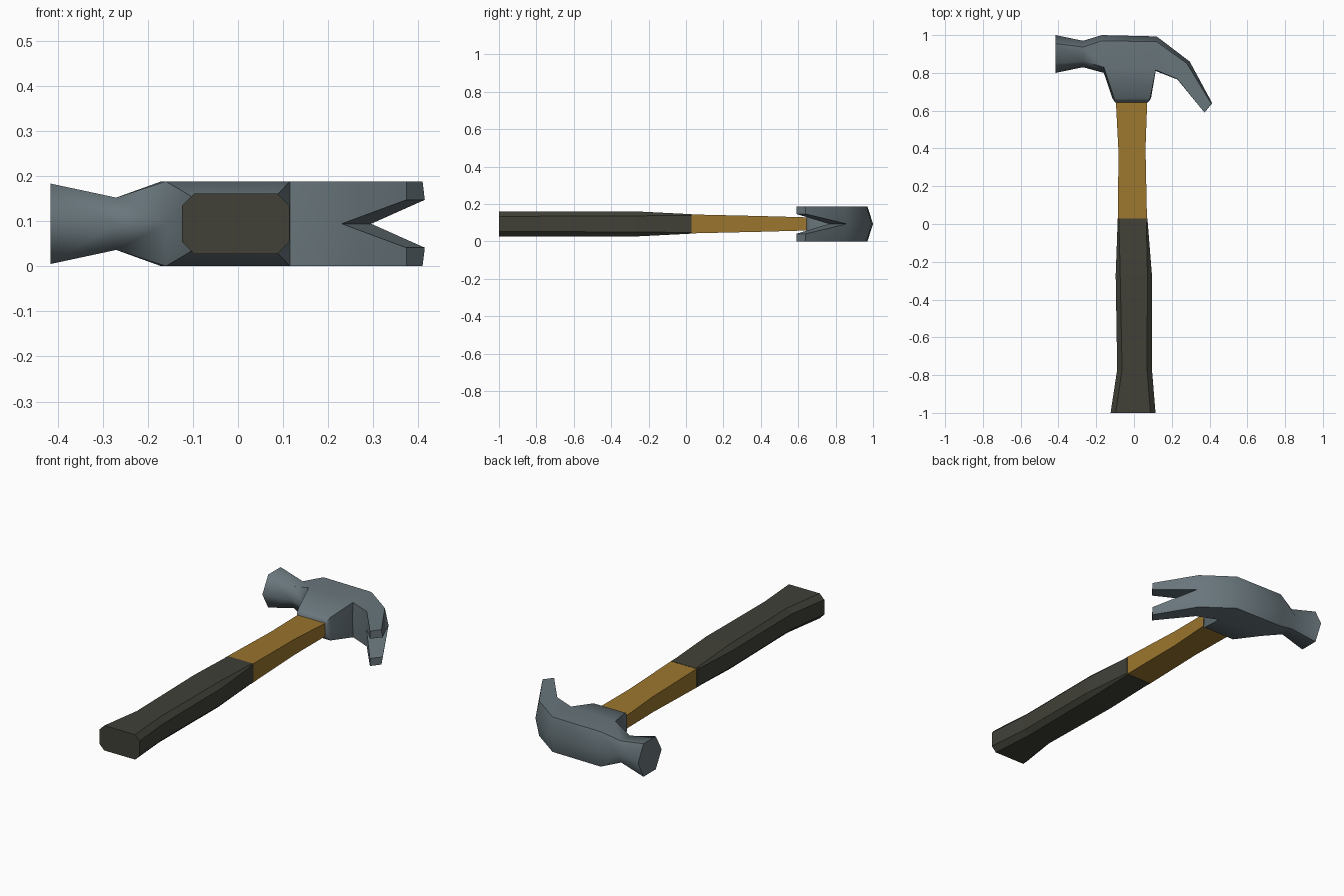
import bpy, bmesh, math

if "Cube" in bpy.data.objects:
    bpy.data.objects.remove(bpy.data.objects["Cube"])

MID = 0.094  # height of the hammer's mirror plane


def material(name, rgb):
    m = bpy.data.materials.new(name)
    m.diffuse_color = (*rgb, 1)
    m.use_nodes = True
    m.node_tree.nodes["Principled BSDF"].inputs["Base Color"].default_value = m.diffuse_color
    return m


steel = material("steel", (0.14, 0.18, 0.20))
wood = material("wood", (0.33, 0.18, 0.027))
rubber = material("dark_rubber", (0.052, 0.052, 0.040))


def finish(bm, name, mat):
    bmesh.ops.remove_doubles(bm, verts=bm.verts, dist=0.0005)
    bmesh.ops.recalc_face_normals(bm, faces=bm.faces)
    me = bpy.data.meshes.new(name)
    bm.to_mesh(me)
    bm.free()
    me.materials.append(mat)
    ob = bpy.data.objects.new(name, me)
    bpy.context.collection.objects.link(ob)
    return ob


def bar(name, mat, stations):
    """Loft along y; station = (y, left, right, half height, corner cut)."""
    bm = bmesh.new()
    rings = []
    for y, l, r, h, c in stations:
        if c:
            pts = [(l + c, -h), (r - c, -h), (r, c - h), (r, h - c),
                   (r - c, h), (l + c, h), (l, h - c), (l, c - h)]
        else:
            pts = [(l, -h), (r, -h), (r, h), (l, h)]
        rings.append([bm.verts.new((x, y, MID + z)) for x, z in pts])
    for a, b in zip(rings, rings[1:]):
        for i in range(len(a)):
            j = (i + 1) % len(a)
            bm.faces.new((a[i], a[j], b[j], b[i]))
    bm.faces.new(rings[0])
    bm.faces.new(rings[-1])
    return finish(bm, name, mat)


# Rubber grip with cut corners, flared at the butt
bar("grip", rubber, [(-1.0, -0.124, 0.114, 0.067, 0.027),
                     (-0.77, -0.089, 0.095, 0.067, 0.026),
                     (-0.27, -0.097, 0.095, 0.067, 0.024),
                     (0.03, -0.086, 0.071, 0.052, 0.006)])

# Wooden shaft
bar("shaft", wood, [(0.01, -0.084, 0.069, 0.051, 0),
                    (0.40, -0.083, 0.061, 0.042, 0),
                    (0.65, -0.096, 0.070, 0.035, 0)])

# Steel head: upper half is built from sections, then mirrored.
# Section order: outer ridge, top outer, top inner, inner ridge
bm = bmesh.new()


def ring(*pts):
    return [bm.verts.new((x, y, MID + z)) for x, y, z in pts]


def bridge(a, b, sides):
    for i in sides:
        j = (i + 1) % len(a)
        bm.faces.new((a[i], a[j], b[j], b[i]))


poll = ring((-0.415, 1.0, 0), (-0.415, 0.955, 0.089), (-0.415, 0.85, 0.089), (-0.415, 0.80, 0))
neck = ring((-0.27, 0.97, 0), (-0.27, 0.937, 0.058), (-0.27, 0.862, 0.058), (-0.27, 0.83, 0))
left = ring((-0.17, 1.0, 0), (-0.17, 0.97, 0.094), (-0.16, 0.83, 0.094), (-0.16, 0.80, 0))
right = ring((0.12, 0.993, 0), (0.12, 0.965, 0.094), (0.115, 0.815, 0.094), (0.115, 0.81, 0))
fork = ring((0.295, 0.86, 0), (0.28, 0.85, 0.094), (0.23, 0.767, 0.094), (0.23, 0.765, 0))
tip = ring((0.414, 0.64, 0.053), (0.409, 0.637, 0.094), (0.373, 0.59, 0.094), (0.373, 0.59, 0.053))

bm.faces.new(poll)
bridge(poll, neck, (0, 1, 2))
bridge(neck, left, (0, 1, 2))
bridge(left, right, (0, 1))
bridge(right, fork, (0, 1, 2))
bridge(fork, tip, (0, 1, 2, 3))
bm.faces.new(tip)

# Socket and collar that take the shaft
rim = [left[3], left[2], right[2], right[3]]
mouth = ring((-0.114, 0.665, 0), (-0.105, 0.665, 0.062), (0.085, 0.665, 0.062), (0.09, 0.665, 0))
collar = ring((-0.100, 0.643, 0), (-0.100, 0.643, 0.039), (0.074, 0.643, 0.039), (0.074, 0.643, 0))
bridge(rim, mouth, (0, 1, 2))
bridge(mouth, collar, (0, 1, 2))
bm.faces.new(collar)

# Mirror to the lower half
copy = bmesh.ops.duplicate(bm, geom=bm.verts[:] + bm.edges[:] + bm.faces[:])["geom"]
for v in copy:
    if isinstance(v, bmesh.types.BMVert):
        v.co.z = 2 * MID - v.co.z
head = finish(bm, "claw_head", steel)

bpy.context.view_layer.objects.active = head
head.select_set(True)
bpy.ops.object.shade_smooth_by_angle(angle=math.radians(60))
